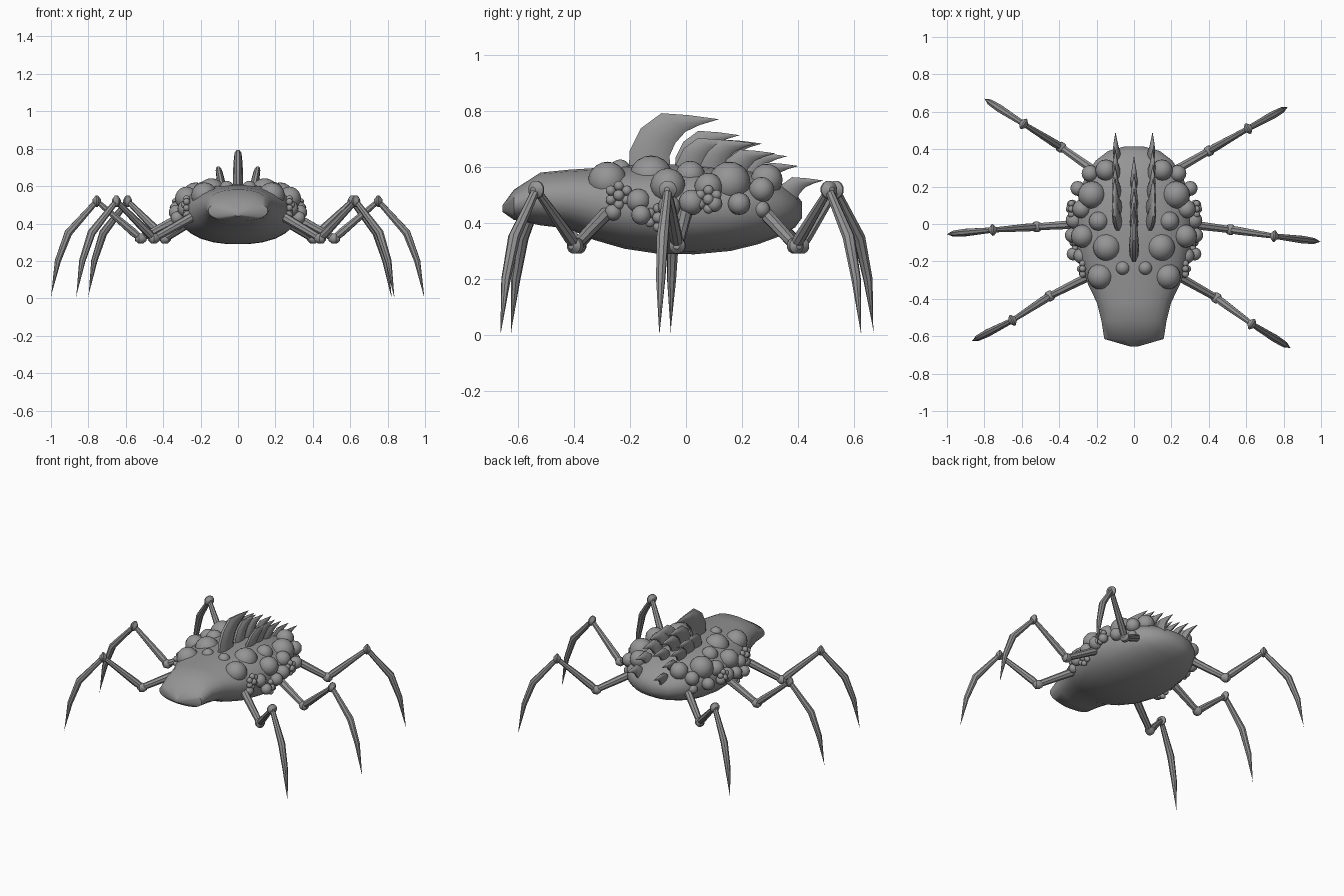
import bpy, bmesh, math
from mathutils import Vector

if "Cube" in bpy.data.objects:
    bpy.data.objects.remove(bpy.data.objects["Cube"])

grey = bpy.data.materials.new("shell grey")
grey.use_nodes = True
COLOUR = (0.3, 0.3, 0.3, 1)
grey.diffuse_color = COLOUR
grey.node_tree.nodes["Principled BSDF"].inputs["Base Color"].default_value = COLOUR


def finish(name, bm, angle=40):
    """Turn a bmesh into a shaded object."""
    bmesh.ops.recalc_face_normals(bm, faces=bm.faces)
    mesh = bpy.data.meshes.new(name)
    bm.to_mesh(mesh)
    bm.free()
    mesh.materials.append(grey)
    ob = bpy.data.objects.new(name, mesh)
    bpy.context.collection.objects.link(ob)
    bpy.ops.object.select_all(action="DESELECT")
    ob.select_set(True)
    bpy.context.view_layer.objects.active = ob
    bpy.ops.object.shade_smooth_by_angle(angle=math.radians(angle))
    return ob


def skin(bm, rings):
    """Join rings of points into a closed, capped surface."""
    loops = [[bm.verts.new(p) for p in ring] for ring in rings]
    n = len(loops[0])
    for a, b in zip(loops, loops[1:]):
        for i in range(n):
            j = (i + 1) % n
            bm.faces.new((a[i], a[j], b[j], b[i]))
    bm.faces.new(loops[0])
    bm.faces.new(loops[-1])


def angles(n):
    return [math.tau * (i + 0.5) / n for i in range(n)]


def tube(bm, points, radii, sides=8):
    """Tapered tube through the points."""
    pts = [Vector(p) for p in points]
    rings = []
    for i, p in enumerate(pts):
        d = (pts[min(i + 1, len(pts) - 1)] - pts[max(i - 1, 0)]).normalized()
        up = Vector((0, 0, 1)) if abs(d.z) < 0.97 else Vector((1, 0, 0))
        u = d.cross(up).normalized()
        v = u.cross(d)
        rings.append([p + radii[i] * (u * math.cos(t) + v * math.sin(t))
                      for t in angles(sides)])
    skin(bm, rings)


# Body: y, half width, bottom, top
sections = [
    (-0.655, 0.02, 0.44, 0.465), (-0.615, 0.16, 0.412, 0.52),
    (-0.52, 0.175, 0.392, 0.582), (-0.42, 0.2, 0.38, 0.592),
    (-0.33, 0.245, 0.34, 0.598), (-0.22, 0.285, 0.308, 0.608),
    (-0.1, 0.31, 0.29, 0.612), (0.03, 0.315, 0.288, 0.612),
    (0.16, 0.295, 0.3, 0.6), (0.26, 0.26, 0.325, 0.58),
    (0.34, 0.205, 0.355, 0.545), (0.39, 0.14, 0.385, 0.51),
    (0.415, 0.05, 0.42, 0.475),
]


def body_ring(y, w, lo, hi):
    mid = lo + 0.52 * (hi - lo)
    ring = []
    for t in angles(24):
        c, s = math.cos(t), math.sin(t)
        height = (hi - mid) if s > 0 else (mid - lo)
        ring.append((w * math.copysign(abs(c) ** 0.9, c), y,
                     mid + height * math.copysign(abs(s) ** 0.9, s)))
    return ring


bm = bmesh.new()
skin(bm, [body_ring(*s) for s in sections])
finish("body", bm, 35)

# Warts: x, y, z, radius, repeated on both sides
warts = [
    (0.18, -0.28, 0.55, 0.07), (0.143, -0.125, 0.565, 0.077),
    (0.275, -0.065, 0.535, 0.062), (0.188, 0.015, 0.57, 0.053),
    (0.225, 0.155, 0.545, 0.075), (0.15, 0.288, 0.555, 0.057),
    (0.235, 0.27, 0.52, 0.045), (0.28, 0.08, 0.53, 0.05),
    (0.32, 0.02, 0.475, 0.045), (0.28, -0.17, 0.48, 0.043),
    (0.325, -0.16, 0.43, 0.035), (0.265, -0.26, 0.44, 0.03),
    (0.33, -0.06, 0.46, 0.04), (0.3, 0.19, 0.47, 0.04),
    (0.06, -0.235, 0.59, 0.038), (0.33, 0.1, 0.47, 0.03),
    (0.24, 0.27, 0.45, 0.03),
]
bm = bmesh.new()


def wart(x, y, z, r):
    for side in (-1, 1):
        geo = bmesh.ops.create_uvsphere(bm, u_segments=16, v_segments=10, radius=r)
        bmesh.ops.translate(bm, verts=geo["verts"], vec=(side * x, y, z))


for w in warts:
    wart(*w)
# Clusters of tiny warts along the flanks
for cy, cz, cx in ((-0.24, 0.5, 0.275), (0.08, 0.485, 0.335), (-0.1, 0.42, 0.315)):
    for t in angles(6):
        wart(cx, cy + 0.033 * math.cos(t), cz + 0.033 * math.sin(t), 0.018)
    wart(cx + 0.01, cy, cz, 0.02)
finish("warts", bm, 60)

# Back fins: front edge, back edge and half thickness from root to tip
blade = [
    ((0, -0.06), (0.16, -0.06), 0.028), ((0.005, 0.06), (0.155, 0.04), 0.027),
    ((0.045, 0.14), (0.175, 0.085), 0.025), ((0.12, 0.195), (0.21, 0.125), 0.021),
    ((0.22, 0.187), (0.26, 0.15), 0.012), ((0.325, 0.172), (0.326, 0.171), 0.001),
]


def fin(bm, x, tip_y, tip_z, scale, lean):
    rings = []
    y0, z0 = tip_y - 0.325 * scale, tip_z - 0.172 * scale
    for (fy, fz), (by, bz), thick in blade:
        ring = []
        for t in angles(10):
            k = 0.5 + 0.5 * math.cos(t)
            y, z = by + (fy - by) * k, bz + (fz - bz) * k
            ring.append((x + lean * z * scale + thick * scale ** 0.5 * math.sin(t),
                         y0 + y * scale, z0 + z * scale))
        rings.append(ring)
    skin(bm, rings)


bm = bmesh.new()
for y, z, s in ((0.115, 0.772, 1), (0.19, 0.715, 0.72), (0.27, 0.685, 0.65), (0.36, 0.64, 0.6)):
    fin(bm, 0, y, z, s, 0)
finish("centre_fins", bm)
for name, side in (("left", 1), ("right", -1)):
    bm = bmesh.new()
    for y, z, s in ((0.18, 0.69, 0.68), (0.25, 0.685, 0.66), (0.318, 0.65, 0.62),
                    (0.4, 0.605, 0.58), (0.49, 0.553, 0.55)):
        fin(bm, side * 0.08, y, z, s, side * 0.2)
    finish(name + "_fins", bm)

# Legs: plan positions of hip, elbow, knee and foot
legs = {
    "front_right": ((-0.22, -0.27), (-0.45, -0.385), (-0.65, -0.515), (-0.865, -0.625)),
    "front_left": ((0.22, -0.27), (0.44, -0.395), (0.63, -0.535), (0.835, -0.662)),
    "middle_right": ((-0.28, 0), (-0.52, -0.015), (-0.755, -0.032), (-1, -0.055)),
    "middle_left": ((0.28, 0), (0.515, -0.03), (0.75, -0.065), (0.995, -0.095)),
    "back_right": ((-0.19, 0.27), (-0.39, 0.41), (-0.59, 0.535), (-0.8, 0.67)),
    "back_left": ((0.19, 0.27), (0.4, 0.39), (0.61, 0.51), (0.82, 0.625)),
}
for name, (hip, elbow, knee, foot) in legs.items():
    bm = bmesh.new()
    h = Vector((*hip, 0.45))
    e = Vector((*elbow, 0.32))
    k = Vector((*knee, 0.52))
    f = Vector((*foot, 0.01))
    out = Vector((f.x - k.x, f.y - k.y, 0)).normalized()
    tube(bm, [h, e], [0.026, 0.02])
    tube(bm, [e, e.lerp(k, 0.15), k], [0.018, 0.023, 0.014])
    upper, lower = k.lerp(f, 0.62), k.lerp(f, 0.85)
    upper.z, lower.z = 0.35, 0.2
    tube(bm, [k, upper, lower, f], [0.015, 0.022, 0.017, 0.001])
    # Disc-like joints
    tube(bm, [e - out * 0.03, e - out * 0.01, e + out * 0.012, e + out * 0.03],
         [0.014, 0.029, 0.029, 0.012], 12)
    tube(bm, [k - out * 0.022, k - out * 0.004, k + out * 0.004, k + out * 0.022],
         [0.01, 0.032, 0.032, 0.01], 12)
    finish(name + "_leg", bm)
